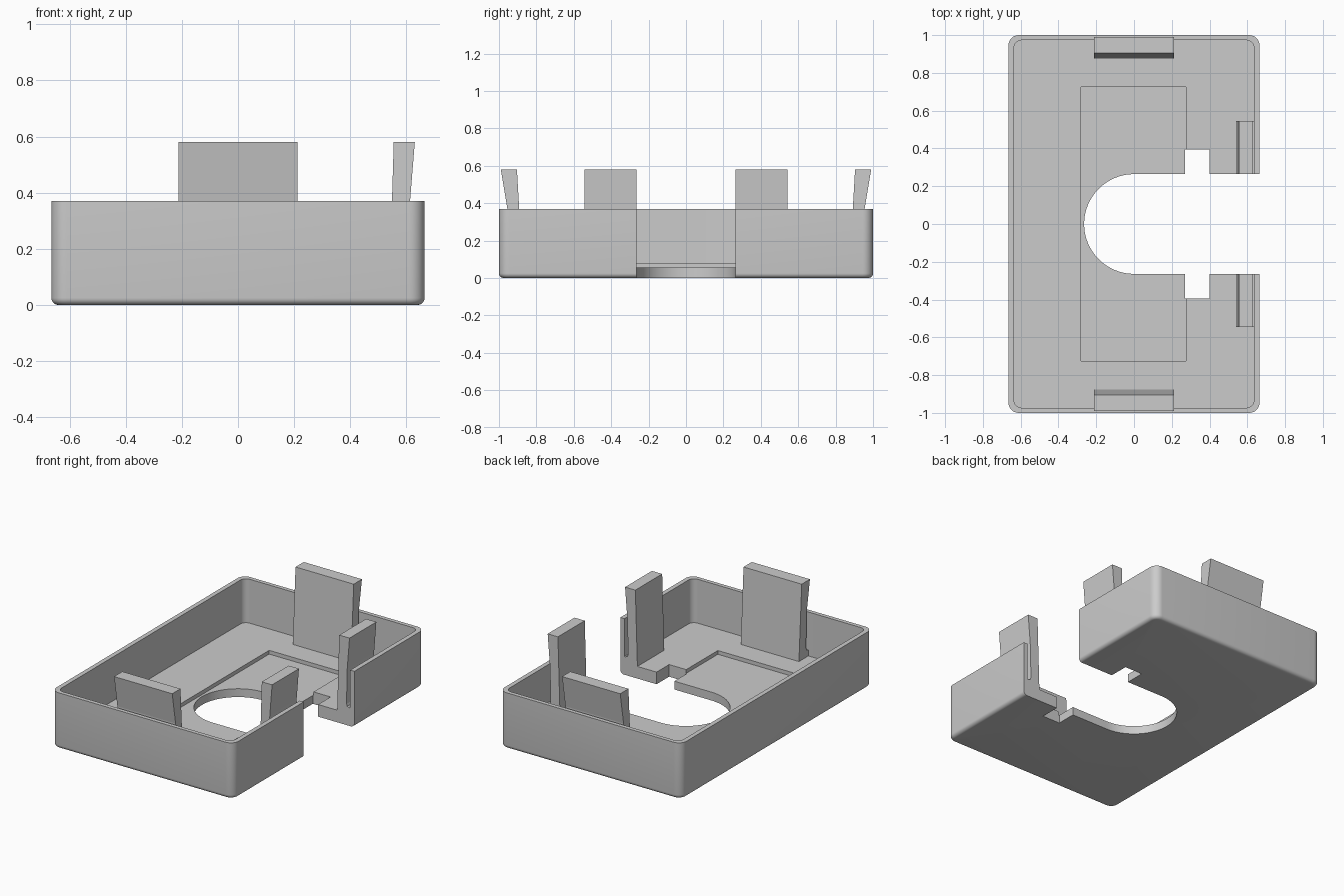
import bpy, bmesh, math
from mathutils import Matrix, Vector

if "Cube" in bpy.data.objects:
    bpy.data.objects.remove(bpy.data.objects["Cube"])

grey = bpy.data.materials.new("plain grey")
grey.use_nodes = True
colour = (0.6, 0.6, 0.6, 1)
grey.diffuse_color = colour
grey.node_tree.nodes["Principled BSDF"].inputs["Base Color"].default_value = colour

HALF_X, HALF_Y, RIM, FLOOR, WALL = 0.665, 1.0, 0.37, 0.08, 0.03
SLOT = 0.264


def prism(name, outline, depth, matrix=Matrix(), bottom_round=0):
    """Extrude a flat outline along local z, then place it with a matrix."""
    bm = bmesh.new()
    base = bm.faces.new([bm.verts.new((x, y, 0)) for x, y in outline])
    top = bmesh.ops.extrude_face_region(bm, geom=[base])["geom"]
    bmesh.ops.translate(bm, vec=(0, 0, depth),
                        verts=[v for v in top if isinstance(v, bmesh.types.BMVert)])
    if bottom_round:
        edges = [e for e in bm.edges if all(abs(v.co.z) < 1e-6 for v in e.verts)]
        bmesh.ops.bevel(bm, geom=edges, offset=bottom_round, segments=5,
                        profile=0.5, affect="EDGES")
    bm.transform(matrix)
    bmesh.ops.recalc_face_normals(bm, faces=bm.faces)
    mesh = bpy.data.meshes.new(name)
    bm.to_mesh(mesh)
    bm.free()
    mesh.materials.append(grey)
    obj = bpy.data.objects.new(name, mesh)
    bpy.context.collection.objects.link(obj)
    return obj


def arc(cx, cy, r, start, end, steps):
    angles = [math.radians(start + (end - start) * i / steps) for i in range(steps + 1)]
    return [(cx + r * math.cos(a), cy + r * math.sin(a)) for a in angles]


def rounded_rect(hx, hy, r):
    points = []
    for i, (sx, sy) in enumerate([(1, 1), (-1, 1), (-1, -1), (1, -1)]):
        points += arc(sx * (hx - r), sy * (hy - r), r, i * 90, i * 90 + 90, 8)
    return points


def activate(obj):
    bpy.ops.object.select_all(action="DESELECT")
    obj.select_set(True)
    bpy.context.view_layer.objects.active = obj


def cut(obj, cutter):
    cutter.hide_render = True
    mod = obj.modifiers.new("cut", "BOOLEAN")
    mod.operation, mod.solver, mod.object = "DIFFERENCE", "EXACT", cutter
    activate(obj)
    bpy.ops.object.modifier_apply(modifier=mod.name)
    bpy.data.objects.remove(cutter)


# Tray with rounded corners and a softened lower edge
tray = prism("tray", rounded_rect(HALF_X, HALF_Y, 0.055), RIM, bottom_round=0.025)
cut(tray, prism("cavity", rounded_rect(HALF_X - WALL, HALF_Y - WALL + 0.003, 0.04), 1,
                Matrix.Translation((0, 0, FLOOR))))

# Shallow rectangular recess in the floor
recess = [(-0.28, -0.725), (0.275, -0.725), (0.275, 0.725), (-0.28, 0.725)]
cut(tray, prism("recess", recess, 1, Matrix.Translation((0, 0, 0.055))))

# Round-ended slot through the floor and side wall, with a notch on each side
side = [(0.27, SLOT), (0.27, 0.395), (0.40, 0.395), (0.40, SLOT), (1, SLOT)]
outline = arc(0, 0, SLOT, 270, 90, 40) + side + [(x, -y) for x, y in reversed(side)]
cut(tray, prism("slot", outline, 2, Matrix.Translation((0, 0, -0.5))))
activate(tray)
bpy.ops.object.shade_smooth_by_angle(angle=math.radians(35))

# Snap clip cross-section: distance inwards from the outer wall face, height
clip = [(0.125, FLOOR - 0.01), (0.125, FLOOR), (0.096, 0.58), (0.01, 0.58), (0.045, RIM),
        (0.05, 0.14), (0.045, 0.125), (0.037, 0.12), (0.02, 0.12), (0.02, FLOOR - 0.01)]


def snap_clip(name, profile, width, centre, outward):
    """Clip centred on a point of the outer wall, facing outward."""
    out = Vector(outward)
    up = Vector((0, 0, 1))
    along = (-out).cross(up)
    place = Matrix((-out, up, along)).transposed().to_4x4()
    place.translation = Vector(centre) - along * width / 2
    return prism(name, profile, width, place)


# Wide clips on the end walls, narrow clips beside the slot
side_clip = [(d if d > 0.015 else 0.035, z) for d, z in clip]
side_clip = [(0.11, z) if z == 0.58 and d > 0.05 else (d, z) for d, z in side_clip]
side_clip = [(d + 0.007, z) if 0.1 < z < 0.5 and d > 0.04 else (d, z) for d, z in side_clip]
for s, end in ((-1, "front"), (1, "back")):
    snap_clip(end + "_clip", clip, 0.425, (0, s * HALF_Y, 0), (0, s, 0))
    snap_clip("side_clip_" + end, side_clip, 0.28, (HALF_X, s * (SLOT + 0.14), 0), (1, 0, 0))
